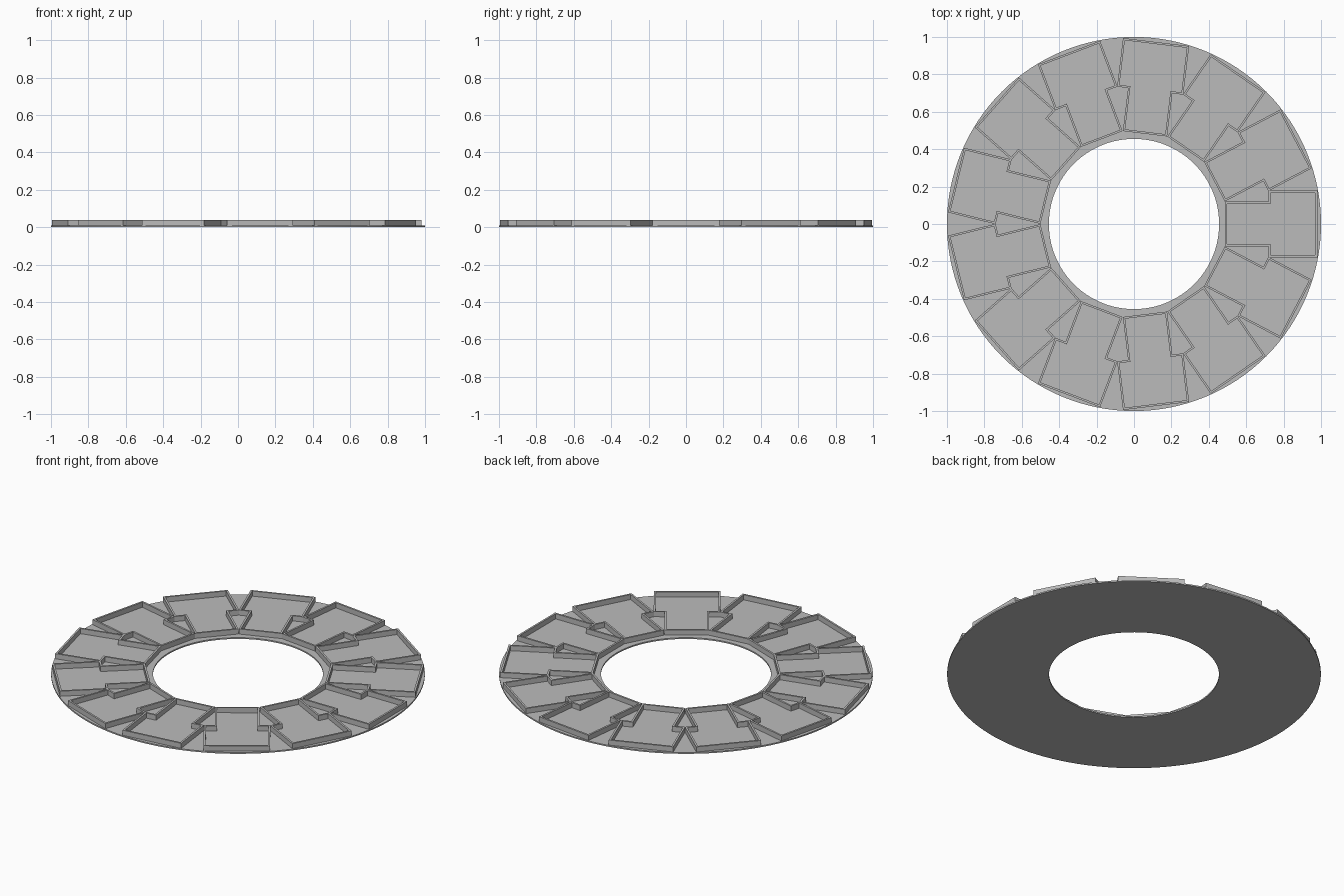
import bpy, bmesh, math
from mathutils import Matrix

if "Cube" in bpy.data.objects:
    bpy.data.objects.remove(bpy.data.objects["Cube"])

COUNT = 13
R_OUT, R_IN = 1.0, 0.455
BASE_Z, TOP_Z = 0.008, 0.038
WALL = 0.011

grey = bpy.data.materials.new("light grey")
grey.diffuse_color = (0.5, 0.5, 0.5, 1)
grey.use_nodes = True
grey.node_tree.nodes["Principled BSDF"].inputs["Base Color"].default_value = grey.diffuse_color


def make_object(name, bm):
    bmesh.ops.recalc_face_normals(bm, faces=bm.faces)
    mesh = bpy.data.meshes.new(name)
    bm.to_mesh(mesh)
    bm.free()
    mesh.materials.append(grey)
    obj = bpy.data.objects.new(name, mesh)
    bpy.context.collection.objects.link(obj)
    return obj


def extruded_band(name, outer, inner, z0, z1):
    """Closed band between two matching outlines, from z0 to z1."""
    bm = bmesh.new()
    n = len(outer)
    loops = [[bm.verts.new((x, y, z)) for x, y in pts]
             for pts, z in ((outer, z0), (outer, z1), (inner, z1), (inner, z0))]
    for k in range(4):
        a, b = loops[k], loops[(k + 1) % 4]
        for i in range(n):
            j = (i + 1) % n
            bm.faces.new((a[i], a[j], b[j], b[i]))
    return make_object(name, bm)


def circle(r, n=128):
    return [(r * math.cos(2 * math.pi * i / n), r * math.sin(2 * math.pi * i / n))
            for i in range(n)]


# Thin flat base ring
ring = extruded_band("base_ring", circle(R_OUT), circle(R_IN), 0, BASE_Z)
bpy.context.view_layer.objects.active = ring
ring.select_set(True)
bpy.ops.object.shade_smooth_by_angle(angle=math.radians(30))


# T-shaped cell outline, shrunk by d for the inside of the wall
def cell_outline(d):
    x0, x1, x2 = 0.486 + d, 0.718 + d, 0.98 - d
    neck, head = 0.119 - d, 0.178 - d
    half = [(x0, neck), (x1, neck), (x1, head), (x2, head)]
    return [(x, -y) for x, y in half] + half[::-1]


# Raised wall around each cell, repeated around the ring
for i in range(COUNT):
    wall = extruded_band(f"cell_wall_{i + 1}", cell_outline(0), cell_outline(WALL),
                         BASE_Z - 0.002, TOP_Z)
    wall.matrix_world = Matrix.Rotation(2 * math.pi * i / COUNT, 4, 'Z')
